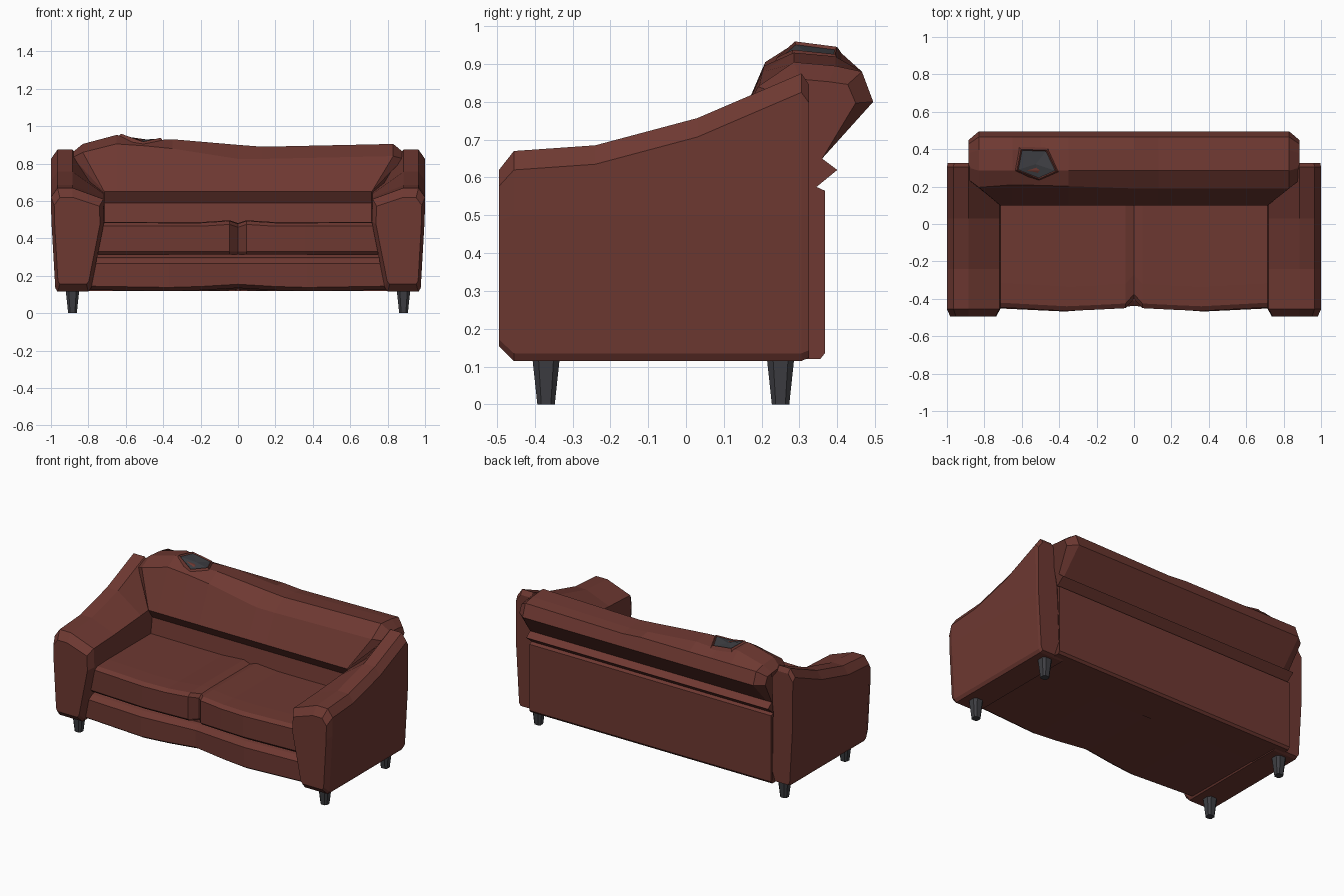
import bpy, bmesh

if "Cube" in bpy.data.objects:
    bpy.data.objects.remove(bpy.data.objects["Cube"])


def material(name, rgb):
    m = bpy.data.materials.new(name)
    m.diffuse_color = (*rgb, 1)
    m.use_nodes = True
    m.node_tree.nodes["Principled BSDF"].inputs["Base Color"].default_value = m.diffuse_color
    return m


RED = material("red brown leather", (0.155, 0.040, 0.031))
GREY = material("dark grey", (0.048, 0.049, 0.056))


def finish(name, bm, mat):
    bmesh.ops.remove_doubles(bm, verts=bm.verts, dist=0.0005)
    bmesh.ops.recalc_face_normals(bm, faces=bm.faces)
    me = bpy.data.meshes.new(name)
    bm.to_mesh(me)
    bm.free()
    me.materials.append(mat)
    ob = bpy.data.objects.new(name, me)
    bpy.context.collection.objects.link(ob)
    return ob


def loft(name, sections, mat, mirror=False):
    """Skin a row of matching closed sections, cap both ends, optionally mirror in x."""
    bm = bmesh.new()
    for s in ((1, -1) if mirror else (1,)):
        rings = [[bm.verts.new((s * x, y, z)) for x, y, z in sec] for sec in sections]
        n = len(rings[0])
        for a, b in zip(rings, rings[1:]):
            for i in range(n):
                j = (i + 1) % n
                bm.faces.new((a[i], a[j], b[j], b[i]))
        bm.faces.new(rings[0])
        bm.faces.new(rings[-1])
    return finish(name, bm, mat)


# Arms: cross-sections lofted from front to back
def arm_section(y, top, inner, scale=1.0):
    pts = [(0.965, 0.115), (0.977, 0.135), (0.998, 0.5), (1.0, top - 0.05), (0.965, top), (0.885, top),
           (0.72, inner), (0.715, 0.49), (0.785, 0.135), (0.80, 0.115)]
    cx, cz = 0.875, 0.40
    return [(cx + (x - cx) * scale, y, cz + (z - cz) * scale) for x, z in pts]


loft("arms", [arm_section(-0.495, 0.655, 0.60, 0.86), arm_section(-0.455, 0.67, 0.61),
              arm_section(-0.24, 0.685, 0.62), arm_section(0.03, 0.757, 0.64),
              arm_section(0.305, 0.875, 0.66), arm_section(0.325, 0.86, 0.65, 0.97)],
     RED, mirror=True)


# Back: rolled cushion and rear panel as one profile lofted along x
def back_section(x, top, edge, scale=1.0):
    roll = [(0.19 + max(0, edge - 0.84) * 0.3, edge), (0.285, top), (0.395, top - 0.01),
            (0.465, min(0.88, top - 0.02)), (0.495, 0.80)]
    roll = [(0.34 + (y - 0.34) * scale, 0.79 + (z - 0.79) * scale) for y, z in roll]
    xf = max(-0.715, min(0.715, x))
    xp = max(-0.87, min(0.87, x))
    return ([(xf, 0.12, 0.46), (xf, 0.14, 0.59), (xf, 0.10, 0.65)]
            + [(x, y, z) for y, z in roll]
            + [(xp, y, z) for y, z in [(0.36, 0.65), (0.40, 0.62), (0.345, 0.575), (0.367, 0.565),
                                       (0.367, 0.135), (0.355, 0.12), (0.12, 0.12)]])


loft("back", [back_section(-0.885, 0.89, 0.85, 0.7), back_section(-0.83, 0.905, 0.86),
              back_section(-0.65, 0.953, 0.905), back_section(-0.5, 0.922, 0.895),
              back_section(-0.35, 0.93, 0.88), back_section(0, 0.90, 0.825),
              back_section(0.13, 0.89, 0.825), back_section(0.83, 0.905, 0.84),
              back_section(0.885, 0.89, 0.84, 0.7)], RED)


# Seat cushions
def seat_section(x, f, top, low_x=None):
    lx = x if low_x is None else low_x
    return [(lx, 0.18, 0.315), (lx, f + 0.015, 0.315), (lx, f, 0.33), (x, f, top - 0.022),
            (x, f + 0.025, top - 0.004), (x, f + 0.13, top), (x, 0.18, top)]


loft("seat_cushions", [seat_section(0, -0.40, 0.482), seat_section(0.045, -0.45, 0.497),
                       seat_section(0.2, -0.458, 0.487), seat_section(0.36, -0.465, 0.487),
                       seat_section(0.73, -0.445, 0.489, 0.77)], RED, mirror=True)


# Base rail with a shadow gap under the cushions
def rail_section(x, f, low):
    return [(x, 0.35, 0.122), (x, f + 0.03, low), (x, f, low + 0.02), (x, f, 0.265),
            (x, f + 0.03, 0.292), (x, f + 0.05, 0.297), (x, f + 0.05, 0.325), (x, 0.35, 0.325)]


loft("base_rail", [rail_section(0, -0.438, 0.135), rail_section(0.2, -0.455, 0.123),
                   rail_section(0.37, -0.468, 0.118), rail_section(0.81, -0.447, 0.125)],
     RED, mirror=True)


# Tapered legs with chamfered corners
def leg_section(cx, cy, r, z):
    c = r * 0.55
    return [(cx + a, cy + b, z) for a, b in [(r, -c), (r, c), (c, r), (-c, r),
                                             (-r, c), (-r, -c), (-c, -r), (c, -r)]]


for name, y in (("front_legs", -0.37), ("rear_legs", 0.25)):
    loft(name, [leg_section(0.885, y, 0.023, 0), leg_section(0.885, y, 0.037, 0.13)],
         GREY, mirror=True)

# Worn patch on top of the back: grey plate with a raised torn rim
hole = [(-0.60, 0.395), (-0.47, 0.39), (-0.42, 0.285), (-0.51, 0.245), (-0.62, 0.29)]
mid = (-0.525, 0.32)


def top_z(x, y):
    z = 0.922 + 0.207 * (-0.5 - x) if x < -0.5 else 0.922 + 0.053 * (x + 0.5)
    return z - max(0, 0.285 - y) * 0.42 - max(0, y - 0.285) * 0.09


def patch_ring(scale, lift):
    pts = [(mid[0] + (x - mid[0]) * scale, mid[1] + (y - mid[1]) * scale) for x, y in hole]
    return [(x, y, top_z(x, y) + lift) for x, y in pts]


bm = bmesh.new()
ring = [bm.verts.new(p) for p in patch_ring(1.0, 0.005)]
centre = bm.verts.new((*mid, top_z(*mid) + 0.005))
for i in range(5):
    bm.faces.new((ring[i - 1], ring[i], centre))
patch = finish("patch", bm, GREY)
if patch.data.polygons[0].normal.z < 0:
    patch.data.flip_normals()

bm = bmesh.new()
rows = [[bm.verts.new(p) for p in patch_ring(s, h)]
        for s, h in ((1.25, -0.01), (1.06, 0.012), (0.97, 0.004), (1.0, -0.01))]
for a, b in zip(rows, rows[1:] + rows[:1]):
    for i in range(5):
        bm.faces.new((a[i - 1], a[i], b[i], b[i - 1]))
finish("patch_rim", bm, RED)
